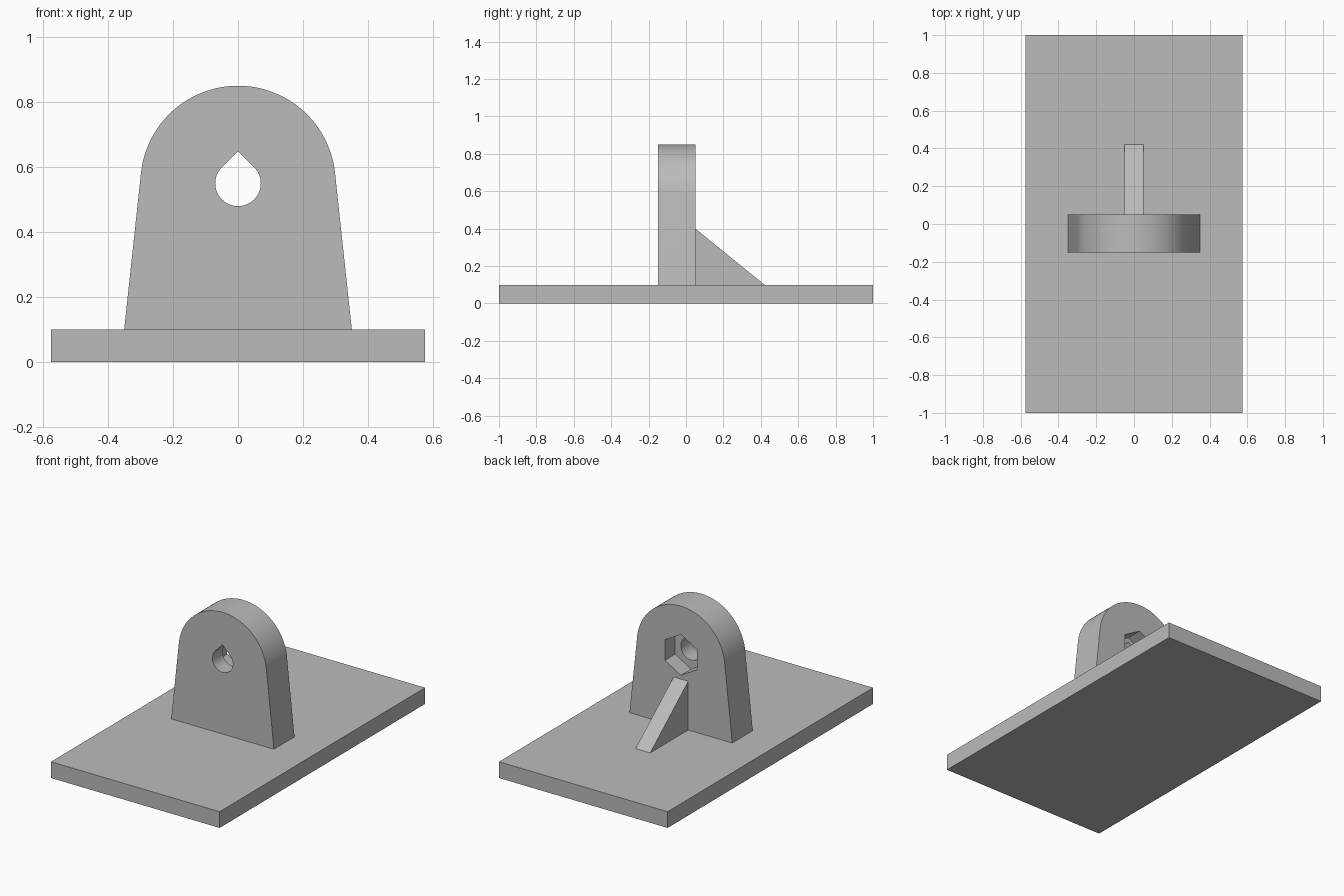
import bpy, bmesh
from math import sin, cos, pi, radians, acos, atan2, hypot

cube = bpy.data.objects.get("Cube")
if cube:
    bpy.data.objects.remove(cube, do_unlink=True)

grey = bpy.data.materials.new("plain grey")
grey.use_nodes = True
colour = (0.5, 0.5, 0.5, 1)
grey.diffuse_color = colour
grey.node_tree.nodes["Principled BSDF"].inputs["Base Color"].default_value = colour


def extrude(name, profile, start, end, axis="y"):
    """Prism from a 2D profile: (x, z) swept along y, or (y, z) swept along x."""
    bm = bmesh.new()
    place = (lambda a, b, t: (a, t, b)) if axis == "y" else (lambda a, b, t: (t, a, b))
    face = bm.faces.new([bm.verts.new(place(a, b, start)) for a, b in profile])
    ext = bmesh.ops.extrude_face_region(bm, geom=[face])
    moved = [v for v in ext["geom"] if isinstance(v, bmesh.types.BMVert)]
    bmesh.ops.translate(bm, verts=moved, vec=place(0, 0, end - start))
    bmesh.ops.recalc_face_normals(bm, faces=bm.faces)
    mesh = bpy.data.meshes.new(name)
    bm.to_mesh(mesh)
    bm.free()
    mesh.materials.append(grey)
    obj = bpy.data.objects.new(name, mesh)
    bpy.context.collection.objects.link(obj)
    return obj


def arc(radius, a0, a1, steps):
    return [(radius * cos(a0 + (a1 - a0) * i / steps),
             HOLE_Z + radius * sin(a0 + (a1 - a0) * i / steps)) for i in range(steps + 1)]


def cut(target, cutter):
    mod = target.modifiers.new("cut", "BOOLEAN")
    mod.operation, mod.solver, mod.object = "DIFFERENCE", "EXACT", cutter
    bpy.context.view_layer.objects.active = target
    bpy.ops.object.modifier_apply(modifier=mod.name)
    bpy.data.objects.remove(cutter, do_unlink=True)


BASE_TOP, HOLE_Z = 0.1, 0.55
FRONT, BACK = -0.15, 0.05

# Base plate
w = 0.575
extrude("base_plate", [(-w, 0), (w, 0), (w, BASE_TOP), (-w, BASE_TOP)], -1, 1)

# Upright lug: sloping sides running tangent into a round top
foot, r = 0.35, 0.30
drop = HOLE_Z - BASE_TOP
tangent = acos(r / hypot(foot, drop)) - atan2(drop, foot)
outline = [(-foot, BASE_TOP), (foot, BASE_TOP)] + arc(r, tangent, pi - tangent, 64)
lug = extrude("upright_lug", outline, FRONT, BACK)

# Teardrop hole right through, with a hexagonal nut pocket at the back
hole_r = 0.07
teardrop = arc(hole_r, radians(-225), radians(45), 48) + [(0, HOLE_Z + hole_r * 2 ** 0.5)]
cut(lug, extrude("hole_cutter", teardrop, FRONT - 0.1, BACK + 0.1))
hexagon = arc(0.126, pi / 6, pi / 6 + 5 * pi / 3, 5)
cut(lug, extrude("pocket_cutter", hexagon, BACK - 0.1, BACK + 0.1))

bpy.ops.object.select_all(action="DESELECT")
lug.select_set(True)
bpy.context.view_layer.objects.active = lug
bpy.ops.object.shade_smooth_by_angle(angle=radians(30))

# Triangular brace behind the lug
extrude("rear_brace", [(BACK, BASE_TOP), (0.42, BASE_TOP), (BACK, 0.4)], -0.05, 0.05, "x")
